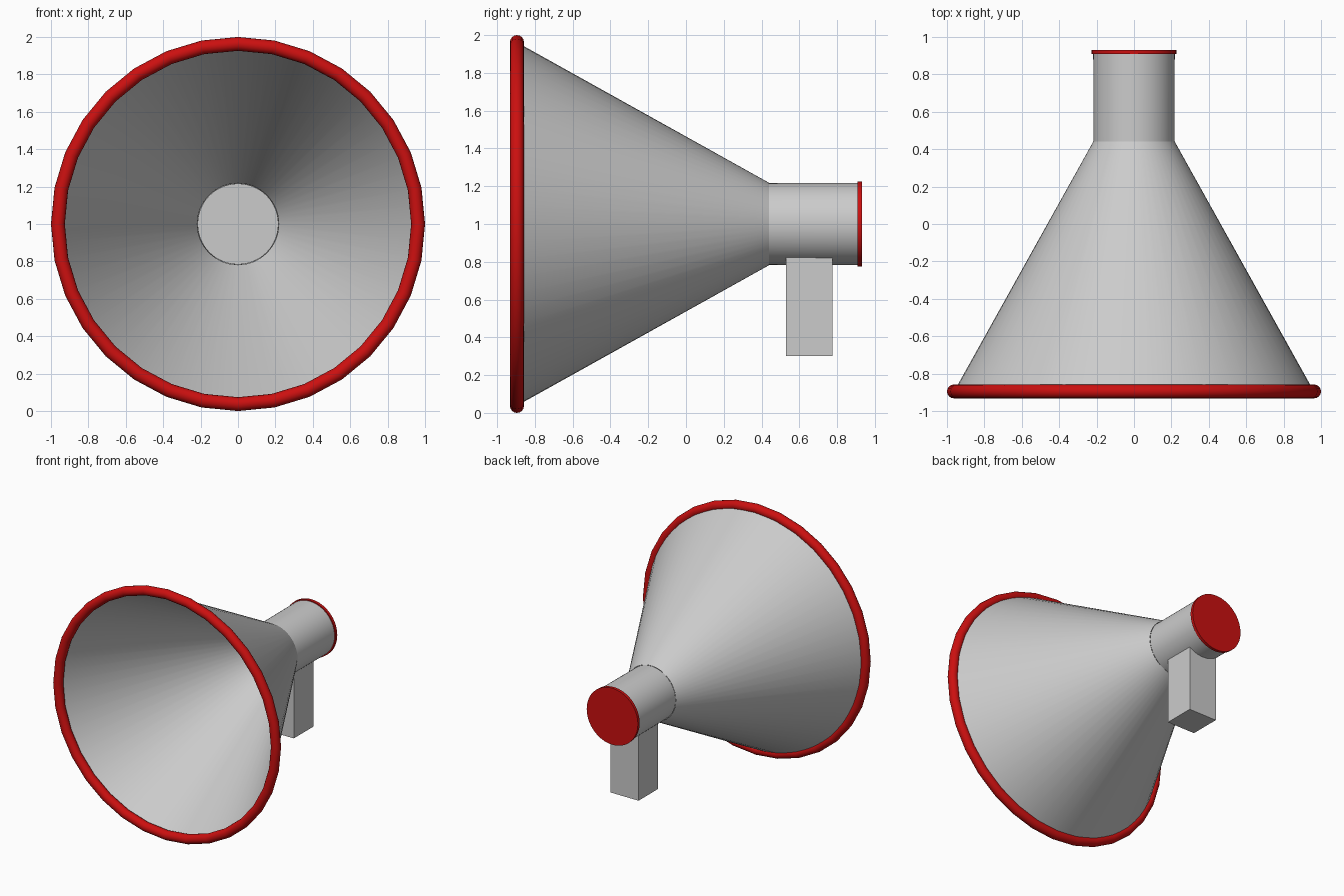
import bpy, bmesh, math
from mathutils import Matrix

if "Cube" in bpy.data.objects:
    bpy.data.objects.remove(bpy.data.objects["Cube"])

red = bpy.data.materials.new("red")
red.diffuse_color = (0.6, 0.005, 0.005, 1)
red.use_nodes = True
red.node_tree.nodes["Principled BSDF"].inputs["Base Color"].default_value = red.diffuse_color


def finish(obj, name, mat=None, angle=40):
    obj.name = name
    if mat:
        obj.data.materials.append(mat)
    bpy.ops.object.select_all(action='DESELECT')
    obj.select_set(True)
    bpy.context.view_layer.objects.active = obj
    bpy.ops.object.transform_apply(location=True, rotation=True, scale=True)
    bpy.ops.object.shade_smooth_by_angle(angle=math.radians(angle))


def round_part(name, y0, y1, r0, r1, sides, fill, mat=None):
    """Cone or cylinder along the y axis at height 1, r0 at y0 and r1 at y1."""
    bpy.ops.mesh.primitive_cone_add(
        vertices=sides, radius1=r1, radius2=r0, depth=y1 - y0, end_fill_type=fill,
        location=(0, (y0 + y1) / 2, 1), rotation=(math.pi / 2, 0, 0))
    finish(bpy.context.object, name, mat)


# Open flared horn, straight throat and mouthpiece cap
round_part("horn", -0.895, 0.44, 0.962, 0.218, 64, 'NOTHING')
round_part("throat", 0.44, 0.91, 0.216, 0.218, 64, 'NGON')
round_part("mouthpiece_cap", 0.908, 0.931, 0.226, 0.226, 64, 'NGON', red)

# Red rim around the horn mouth
bpy.ops.mesh.primitive_torus_add(
    major_segments=32, minor_segments=16, major_radius=0.963, minor_radius=0.037,
    location=(0, -0.895, 1), rotation=(math.pi / 2, 0, 0))
finish(bpy.context.object, "horn_rim", red)

# Square handle under the throat
bpy.ops.mesh.primitive_cube_add(size=1, location=(0, 0.652, 0.6))
handle = bpy.context.object
handle.scale = (0.246, 0.246, 0.6)
finish(handle, "handle", None, 30)
